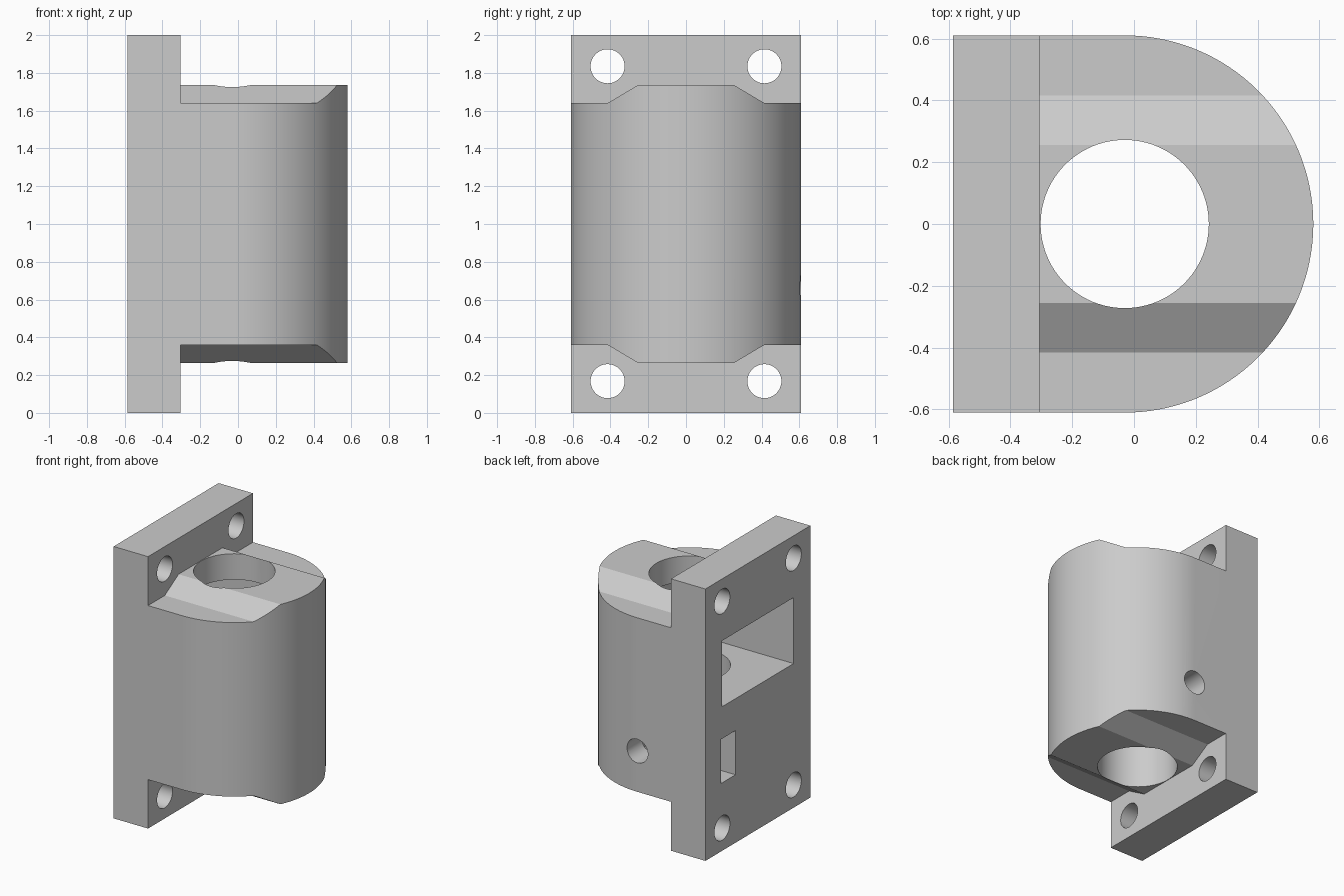
import bpy, bmesh, math
from mathutils import Matrix, Vector

cube = bpy.data.objects.get("Cube")
if cube:
    bpy.data.objects.remove(cube, do_unlink=True)

AXIS_X = -0.03          # centre of the bore and of the rounded side
HALF_W = 0.61
PLATE_FRONT = -0.305
BACK = -0.585

grey = bpy.data.materials.new("light grey")
grey.use_nodes = True
GREY = (0.6, 0.6, 0.6, 1)
grey.diffuse_color = GREY
grey.node_tree.nodes["Principled BSDF"].inputs["Base Color"].default_value = GREY


def prism(name, points, direction):
    """Extrude a closed polygon of 3D points along a vector."""
    bm = bmesh.new()
    face = bm.faces.new([bm.verts.new(p) for p in points])
    ext = bmesh.ops.extrude_face_region(bm, geom=[face], use_keep_orig=True)
    moved = [v for v in ext["geom"] if isinstance(v, bmesh.types.BMVert)]
    bmesh.ops.translate(bm, verts=moved, vec=Vector(direction))
    bmesh.ops.recalc_face_normals(bm, faces=bm.faces)
    mesh = bpy.data.meshes.new(name)
    bm.to_mesh(mesh)
    bm.free()
    obj = bpy.data.objects.new(name, mesh)
    bpy.context.collection.objects.link(obj)
    mesh.materials.append(grey)
    return obj


def box(name, x, y, z):
    pts = [(x[0], y[0], z[0]), (x[1], y[0], z[0]), (x[1], y[1], z[0]), (x[0], y[1], z[0])]
    return prism(name, pts, (0, 0, z[1] - z[0]))


def rod(name, start, direction, radius, sides=64):
    turn = Vector((0, 0, 1)).rotation_difference(Vector(direction)).to_matrix()
    pts = []
    for i in range(sides):
        a = math.tau * i / sides
        pts.append(Vector(start) + turn @ Vector((radius * math.cos(a), radius * math.sin(a), 0)))
    return prism(name, pts, direction)


def cut(target, cutter):
    bpy.context.view_layer.objects.active = target
    mod = target.modifiers.new("cut", 'BOOLEAN')
    mod.operation = 'DIFFERENCE'
    mod.solver = 'EXACT'
    mod.object = cutter
    bpy.ops.object.modifier_apply(modifier=mod.name)
    bpy.data.objects.remove(cutter, do_unlink=True)


# Full-height D-shaped block
outline = [(BACK, HALF_W, 0), (BACK, -HALF_W, 0)]
for i in range(97):
    a = -math.pi / 2 + math.pi * i / 96
    outline.append((AXIS_X + HALF_W * math.cos(a), HALF_W * math.sin(a), 0))
housing = prism("bearing_housing", outline, (0, 0, 2))

# Stepped, bevelled ends of the round body, leaving the mounting plate tall
edge = [(-1, 1.64), (-0.415, 1.64), (-0.255, 1.735),
        (0.255, 1.735), (0.415, 1.64), (1, 1.64), (1, 3), (-1, 3)]
for flip in (False, True):
    pts = [(PLATE_FRONT, y, 2 - z if flip else z) for y, z in edge]
    cut(housing, prism("end_cutter", pts, (2, 0, 0)))

# Vertical bore
cut(housing, rod("bore_cutter", (AXIS_X, 0, -1), (0, 0, 4), 0.272, 96))

# Rectangular pocket and small nut slot, open at the plate's back
cut(housing, box("pocket_cutter", (-1, 0.27), (-0.415, 0.415), (1.06, 1.545)))
cut(housing, box("slot_cutter", (-1, 0.15), (0.26, 0.43), (0.5, 0.825)))

# Set screw hole from the side into the bore
cut(housing, rod("screw_cutter", (AXIS_X, 0.1, 0.66), (0, 1, 0), 0.087, 48))

# Four mounting holes through the plate
for y in (-0.415, 0.415):
    for z in (0.168, 1.835):
        cut(housing, rod("mount_cutter", (-1, y, z), (0.9, 0, 0), 0.09, 48))

bpy.ops.object.select_all(action='DESELECT')
housing.select_set(True)
bpy.context.view_layer.objects.active = housing
bpy.ops.object.shade_smooth_by_angle(angle=math.radians(20))
